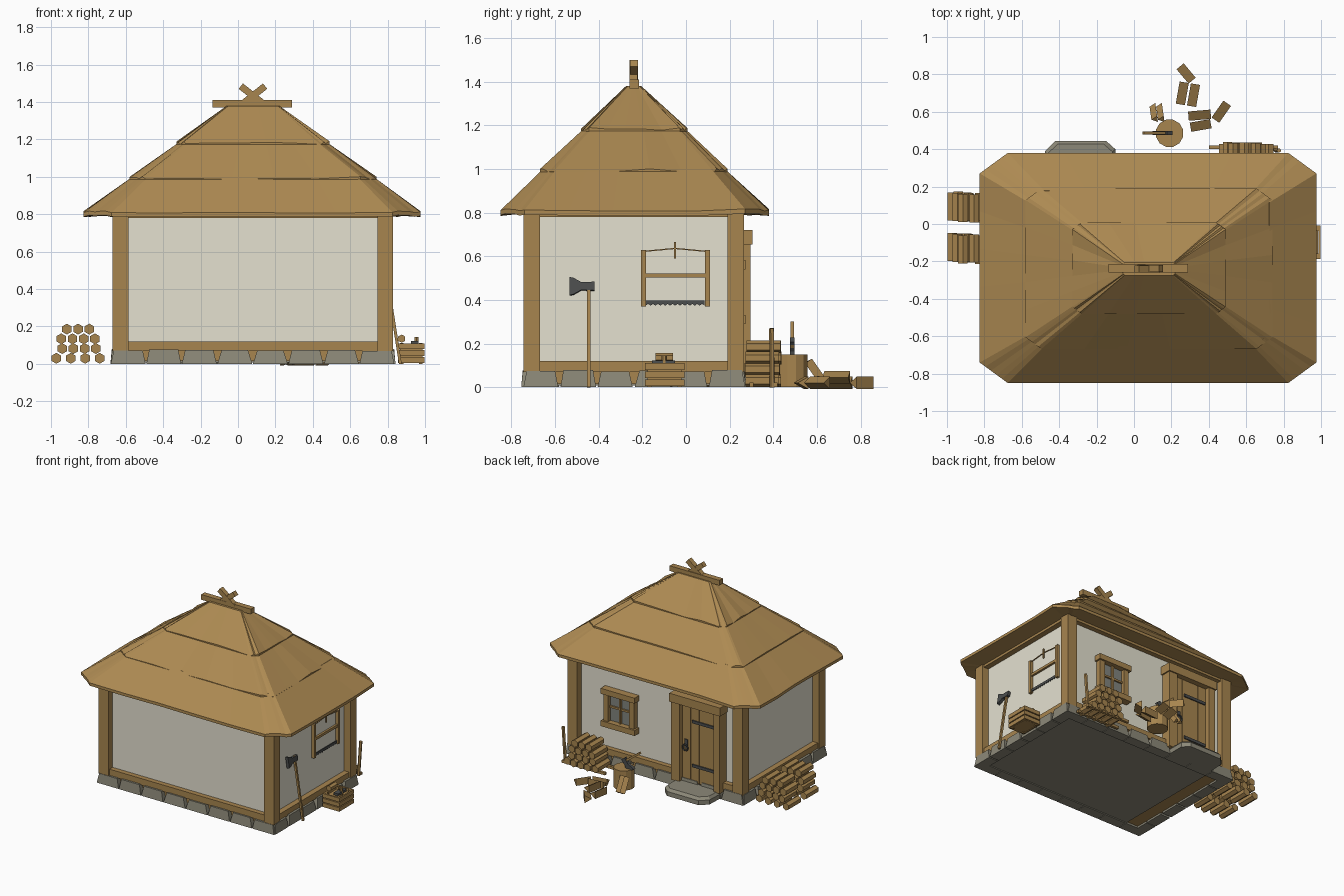
import bpy, bmesh, math, random
from mathutils import Matrix, Vector

random.seed(4)
if "Cube" in bpy.data.objects:
    bpy.data.objects.remove(bpy.data.objects["Cube"])


def material(name, *rgb):
    m = bpy.data.materials.new(name)
    m.use_nodes = True
    m.diffuse_color = (*rgb, 1)
    m.node_tree.nodes["Principled BSDF"].inputs["Base Color"].default_value = (*rgb, 1)
    return m


THATCH = material("thatch", 0.42, 0.255, 0.085)
WOOD = material("wood", 0.39, 0.235, 0.078)
PLASTER = material("plaster", 0.78, 0.75, 0.63)
STONE = material("stone", 0.265, 0.25, 0.19)
IRON = material("iron", 0.07, 0.074, 0.074)
GLASS = material("window glass", 0.22, 0.23, 0.21)


def loft(name, rings, mat, matrix=Matrix()):
    """Skin a stack of equal-length point rings and cap both ends."""
    bm = bmesh.new()
    rows = [[bm.verts.new(matrix @ Vector(p)) for p in r] for r in rings]
    n = len(rows[0])
    for a, b in zip(rows, rows[1:]):
        for i in range(n):
            j = (i + 1) % n
            bm.faces.new((a[i], a[j], b[j], b[i]))
    bm.faces.new(rows[0][::-1])
    bm.faces.new(rows[-1])
    bmesh.ops.recalc_face_normals(bm, faces=bm.faces)
    me = bpy.data.meshes.new(name)
    bm.to_mesh(me)
    bm.free()
    me.materials.append(mat)
    ob = bpy.data.objects.new(name, me)
    bpy.context.collection.objects.link(ob)
    return ob


def prism(name, pts, depth, mat, matrix=Matrix()):
    return loft(name, [[(x, y, s * depth / 2) for x, y in pts] for s in (-1, 1)], mat, matrix)


def box(name, x, y, z, mat, taper=1.0):
    """Box from ranges; taper shrinks its top."""
    cx, cy = sum(x) / 2, sum(y) / 2
    base = [(x[0], y[0]), (x[1], y[0]), (x[1], y[1]), (x[0], y[1])]
    top = [(cx + (a - cx) * taper, cy + (b - cy) * taper, z[1]) for a, b in base]
    return loft(name, [[(a, b, z[0]) for a, b in base], top], mat)


def bar(name, a, b, r, mat, sides=4):
    """Straight bar of regular cross-section between two points."""
    a, b = Vector(a), Vector(b)
    turn = (b - a).to_track_quat("Z", "Y").to_matrix().to_4x4()
    ang = [(i + 0.5) * math.tau / sides for i in range(sides)]
    pts = [(r * math.cos(t), r * math.sin(t)) for t in ang]
    return prism(name, pts, (b - a).length, mat, Matrix.Translation((a + b) / 2) @ turn)


# Thatched roof: three tiers whose ragged lower edges partly sink into the tier below
def octagon(x0, x1, y0, y1, z, cut, rag=0, n=5):
    c = [(x0 + cut, y0), (x1 - cut, y0), (x1, y0 + cut * .73), (x1, y1 - cut * .73),
         (x1 - cut, y1), (x0 + cut, y1), (x0, y1 - cut * .73), (x0, y0 + cut * .73)]
    out = []
    for i, p in enumerate(c):
        q = c[(i + 1) % 8]
        for k in range(n):
            t = k / n
            out.append((p[0] + (q[0] - p[0]) * t, p[1] + (q[1] - p[1]) * t,
                        z + random.uniform(-rag, rag)))
    return out


def tier(name, low, high, zl, zh, cut_l, cut_h, under, z_under, rag):
    edge = octagon(*low, zl, cut_l, rag)
    lip = [(x, y, z - 0.022) for x, y, z in edge]
    loft(name, [octagon(*under, z_under, 0.04), lip, edge, octagon(*high, zh, cut_h)], THATCH)


eave = (-0.825, 0.975, -0.85, 0.38)
mid = (-0.58, 0.74, -0.668, 0.19)
upper = (-0.33, 0.49, -0.48, 0.008)
ridge = (-0.06, 0.22, -0.275, -0.205)
tier("roof_lower_tier", eave, (-0.565, 0.725, -0.655, 0.178), 0.812, 1.0, 0.15, 0.085,
     (-0.64, 0.8, -0.71, 0.23), 0.8, 0.006)
tier("roof_middle_tier", mid, (-0.315, 0.475, -0.468, -0.005), 0.994, 1.185, 0.085, 0.05, mid, 0.96, 0.009)
tier("roof_top_tier", upper, ridge, 1.181, 1.38, 0.05, 0.012, upper, 1.14, 0.009)
box("ridge_beam", (-0.135, 0.29), (-0.258, -0.215), (1.37, 1.41), WOOD)
for s in (-1, 1):
    bar("ridge_cross_plank", (0.08 - s * 0.075, -0.239 + s * 0.001, 1.375),
        (0.08 + s * 0.065, -0.239 + s * 0.001, 1.485), 0.026, WOOD)

# Walls, posts and beams
X0, X1, Y0, Y1 = -0.67, 0.83, -0.745, 0.265
box("plaster_walls", (X0 + .055, X1 - .055), (Y0 + .05, Y1 - .05), (0.08, 0.84), PLASTER)
box("floor_boards", (X0 + .03, X1 - .03), (Y0 + .03, Y1 - .03), (0.016, 0.085), WOOD)
box("floor_slab", (-0.5, X1 - .05), (Y0 + .05, Y1 - .06), (0.008, 0.03), STONE)
for x in (X0, X1 - 0.085):
    for y in (Y0, Y1 - 0.075):
        box("corner_post", (x, x + 0.085), (y, y + 0.075), (0.07, 0.83), WOOD)
for z in ((0.07, 0.12), (0.78, 0.83)):
    for y in (Y0 + 0.012, Y1 - 0.072):
        box("long_beam", (X0 + .01, X1 - .01), (y, y + 0.06), z, WOOD)
    for x in (X0 + 0.012, X1 - 0.072):
        box("short_beam", (x, x + 0.06), (Y0 + .01, Y1 - .01), z, WOOD)


# Foundation stones on all four sides
def stone(x, y):
    box("foundation_stone", x, y, (0, random.uniform(0.07, 0.08)), STONE, random.uniform(.74, .84))


for i in range(8):
    a = X0 - 0.01 + i * 0.19
    for y in (Y0 - 0.01, Y1 - 0.07):
        stone((a, a + 0.186), (y, y + 0.08))
for i in range(6):
    a = Y0 + i * 0.17
    for x in (X0 - 0.012, X1 - 0.07):
        stone((x, x + 0.082), (a, a + random.uniform(.15, .168)))

# Door with frame, planks, strap hinges, ring handle and step
for x in ((-0.495, -0.44), (-0.15, -0.08)):
    box("door_post", x, (0.2, 0.295), (0.05, 0.66), WOOD)
box("door_lintel", (-0.505, -0.07), (0.2, 0.305), (0.655, 0.72), WOOD)
for i in range(4):
    a = -0.44 + i * 0.0725
    box("door_plank", (a + .002, a + .0705), (0.2, 0.262), (0.06, 0.655), WOOD)
for z in (0.18, 0.52):
    box("strap_hinge", (-0.43, -0.24), (0.262, 0.27), (z, z + 0.022), IRON)
box("handle_plate", (-0.2, -0.175), (0.262, 0.27), (0.31, 0.38), IRON)
bpy.ops.mesh.primitive_torus_add(major_segments=10, minor_segments=5, major_radius=0.023,
                                 minor_radius=0.006, location=(-0.187, 0.277, 0.32),
                                 rotation=(math.pi / 2, 0, 0))
handle = bpy.context.object
handle.name = "door_ring"
handle.data.materials.append(IRON)
step = [(-0.48, 0.26), (-0.1, 0.26), (-0.1, 0.4), (-0.15, 0.445), (-0.42, 0.445), (-0.475, 0.39)]
loft("door_step", [[(x, y, 0) for x, y in step],
                   [(x, y, 0.035) for x, y in step],
                   [(-0.29 + (x + 0.29) * .92, 0.26 + (y - 0.26) * .9, 0.055) for x, y in step]], STONE)

# Window
box("window_pane", (0.28, 0.51), (0.2, 0.228), (0.33, 0.55), GLASS)
for x in (0.265, 0.485):
    box("window_jamb", (x, x + 0.042), (0.2, 0.258), (0.33, 0.545), WOOD)
for z in (0.29, 0.54):
    box("window_rail", (0.25, 0.54), (0.2, 0.272), (z, z + 0.042), WOOD)
box("window_mullion", (0.389, 0.404), (0.21, 0.243), (0.33, 0.55), WOOD)
box("window_muntin", (0.3, 0.49), (0.21, 0.24), (0.435, 0.45), WOOD)


# Firewood stacks: rows of (first x, count, spacing)
def stack(rows, y0, y1):
    for k, (x, count, dx) in enumerate(rows):
        for i in range(count):
            j = random.uniform(-0.008, 0.008)
            c = x + i * dx
            z = 0.03 + k * 0.052
            bar("firewood_log", (c, y0 + j, z), (c, y1 + j, z), 0.029, WOOD, 6)


side_rows = [(-0.971, 4, .077), (-0.94, 4, .06), (-0.945, 4, .06), (-0.915, 3, .06)]
stack(side_rows, 0.015, 0.165)
stack(side_rows, -0.205, -0.055)
stack([(0.48, 5, .06), (0.5, 4, .06), (0.5, 4, .06), (0.53, 3, .06)], 0.275, 0.43)
bar("stack_stake", (0.755, 0.395, 0), (0.775, 0.393, 0.27), 0.012, WOOD, 5)
for y in (0.3, 0.41):
    bar("stack_rail", (0.4, y, 0.012), (0.77, y, 0.012), 0.014, WOOD)

# Chopping stump and split wood
bar("stump", (0.19, 0.485, 0), (0.19, 0.485, 0.15), 0.075, WOOD, 12)
for x, y, ang, ln, z in ((.285, .81, -50, .1, .02), (.25, .70, 80, .12, .02), (.31, .69, 80, .12, .045),
                         (.46, .605, 55, .11, .02), (.35, .59, 5, .12, .022), (.355, .535, 10, .11, .02)):
    d = Vector((math.cos(math.radians(ang)), math.sin(math.radians(ang)), 0)) * ln / 2
    p = Vector((x, y, z))
    bar("split_log", p - d, p + d, 0.033, WOOD, 3)
for x in (0.105, 0.14):
    bar("leaning_split_log", (x, 0.63, 0.02), (x + .01, 0.56, 0.12), 0.022, WOOD, 3)


# Axes
def axe(matrix, length, size):
    bar("axe_handle", (0, 0, 0), (0, 0, length), 0.011, WOOD).data.transform(matrix)
    upright = Matrix(((0, 0, 1, 0), (1, 0, 0, 0), (0, 1, 0, length - 0.02), (0, 0, 0, 1)))
    half = [(-0.088, 0.042), (-0.07, 0.038), (-0.035, 0.018), (0.025, 0.02)]
    pts = [(y * size, z * size) for y, z in half + [(y, -z) for y, z in half[::-1]]]
    prism("axe_head", pts, 0.022, IRON, matrix @ upright)


axe(Matrix.Translation((0.868, -0.445, 0)) @ Matrix.Rotation(-0.155, 4, "Y"), 0.488, 1)
axe(Matrix(((0, .6, .8, .05), (1, 0, 0, .487), (0, .8, -.6, .295), (0, 0, 0, 1))), 0.18, 0.9)

# Frame saw hung on the wall
for y in (-0.195, 0.098):
    box("saw_arm", (0.775, 0.797), (y - .011, y + .011), (0.37, 0.63), WOOD)
box("saw_crossbar", (0.778, 0.794), (-0.19, 0.09), (0.502, 0.522), WOOD)
for y in (-0.2, 0.1):
    bar("saw_cord", (0.786, y, 0.622), (0.786, -0.05, 0.636), 0.004, WOOD)
bar("saw_toggle", (0.79, -0.05, 0.59), (0.79, -0.05, 0.665), 0.006, WOOD)
teeth = [(0.085 - i * 0.27 / 24, 0.374 + 0.008 * (i % 2)) for i in range(25)]
prism("saw_blade", [(-0.185, 0.398), (0.085, 0.398)] + teeth, 0.006, IRON,
      Matrix(((0, 0, 1, 0.786), (1, 0, 0, 0), (0, 1, 0, 0), (0, 0, 0, 1))))

# Slatted crate with odds and ends
CX, CY = (0.855, 0.998), (-0.188, -0.008)
for k in range(3):
    z = (0.006 + k * 0.037, 0.036 + k * 0.037)
    for x in (CX[0], CX[1] - 0.012):
        box("crate_slat", (x, x + 0.012), CY, z, WOOD)
    for y in (CY[0], CY[1] - 0.012):
        box("crate_end_slat", CX, (y, y + 0.012), z, WOOD)
for x in (CX[0] + .012, CX[1] - .03):
    for y in (CY[0] + .012, CY[1] - .03):
        box("crate_corner", (x, x + .018), (y, y + .018), (0, 0.112), WOOD)
box("crate_contents", (0.87, 0.985), (-0.175, -0.02), (0.005, 0.09), WOOD)
bar("crate_log", (0.875, -0.14, 0.135), (0.875, -0.06, 0.135), 0.022, WOOD, 6)
bar("crate_mallet", (0.955, -0.1, 0.08), (0.955, -0.1, 0.145), 0.012, WOOD, 6)
box("crate_iron_tool", (0.925, 0.965), (-0.155, -0.05), (0.105, 0.122), IRON)
